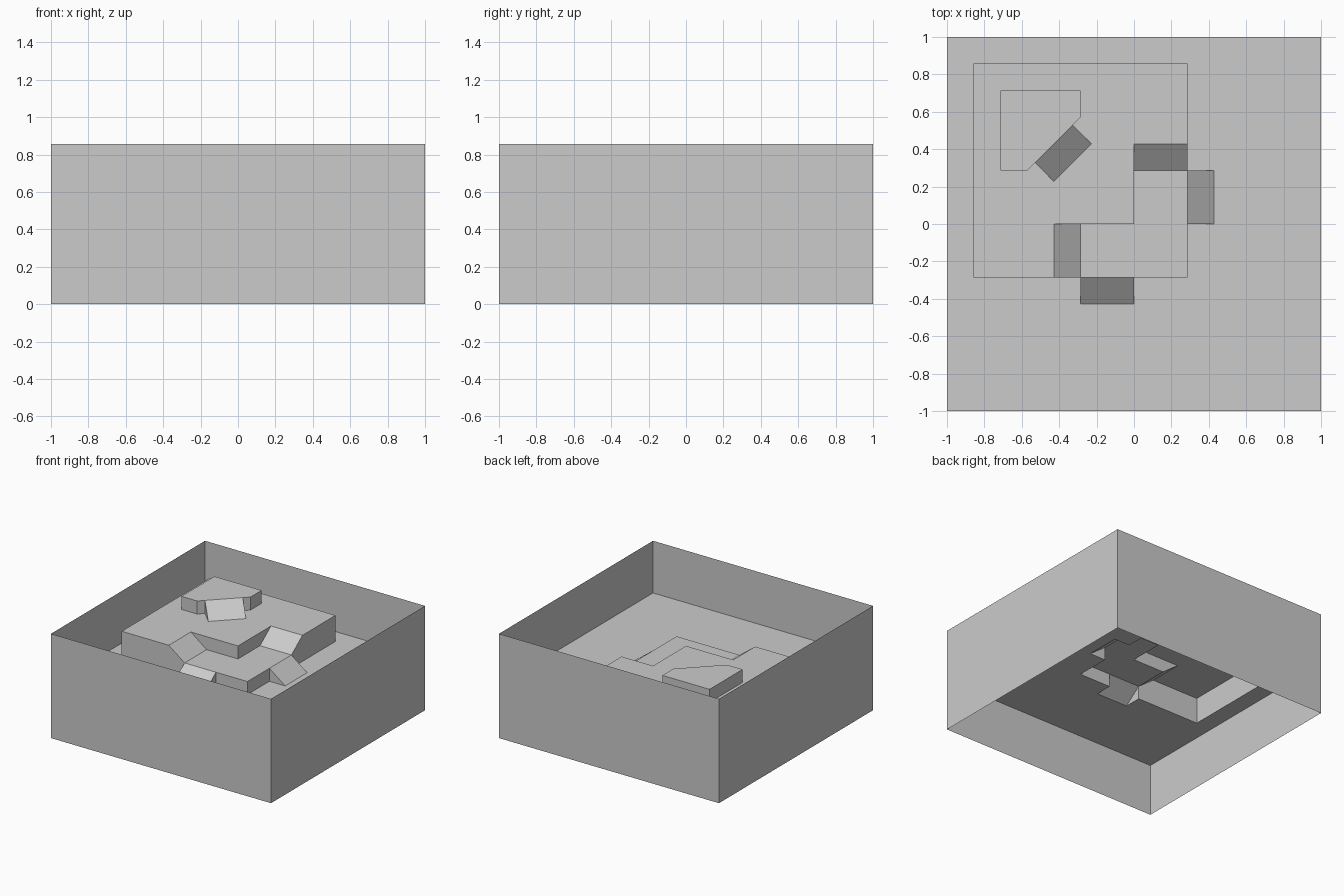
import bpy, bmesh

if "Cube" in bpy.data.objects:
    bpy.data.objects.remove(bpy.data.objects["Cube"])

U = 1 / 7                      # one layout unit; the arena is 14 x 14 x 6
FLOOR, LOW, MID, HIGH, RIM = 3, 3.75, 4.5, 5.25, 6


def at(points, z):
    return [(x, y, z) for x, y in points]


def wall(p, q, z0, z1):
    return [(*p, z0), (*q, z0), (*q, z1), (*p, z1)]


def mirrored(faces):
    """Faces plus their reflection across the arena's diagonal."""
    return faces + [[(-y, -x, z) for x, y, z in reversed(f)] for f in faces]


def make(name, faces, hole_plate=None):
    bm = bmesh.new()

    def verts(f):
        return [bm.verts.new([c * U for c in p]) for p in f]

    # Level plate with a hole: outer loop and inner loop filled together
    if hole_plate:
        edges = []
        for loop in hole_plate:
            vs = verts(loop)
            edges += [bm.edges.new((vs[i - 1], vs[i])) for i in range(len(vs))]
        bmesh.ops.triangle_fill(bm, edges=edges, use_beauty=True, normal=(0, 0, 1))
        bm.normal_update()
        for f in bm.faces:
            if f.normal.z < 0:
                f.normal_flip()
    for f in faces:
        bm.faces.new(verts(f))
    bmesh.ops.remove_doubles(bm, verts=bm.verts, dist=1e-5)
    mesh = bpy.data.meshes.new(name)
    bm.to_mesh(mesh)
    bm.free()
    obj = bpy.data.objects.new(name, mesh)
    bpy.context.collection.objects.link(obj)


# Outer walls: thin open shell
square = [(-7, -7), (7, -7), (7, 7), (-7, 7)]
make("outer_walls", [wall(square[i - 1], square[i], 0, RIM) for i in range(4)])

# Floor, open beneath the terraces
footprint = [(-6, -2), (-2, -2), (-2, -3), (0, -3), (0, -2), (2, -2),
             (2, 0), (3, 0), (3, 2), (2, 2), (2, 6), (-6, 6)]
make("floor", [], (at(square, FLOOR), at(footprint, FLOOR)))

# Low L-shaped landing with its edge walls
landing = [(-2, -2), (2, -2), (2, 2), (0, 2), (0, 0), (-2, 0)]
make("low_landing", [at(landing, LOW)] + mirrored([wall((0, -2), (2, -2), FLOOR, LOW)]))

# Ramps from the floor to the landing
make("lower_ramps", mirrored([
    [(-2, -3, FLOOR), (0, -3, FLOOR), (0, -2, LOW), (-2, -2, LOW)],
    [(-2, -2, FLOOR), (-2, -3, FLOOR), (-2, -2, LOW)],
    [(0, -3, FLOOR), (0, -2, FLOOR), (0, -2, LOW)]]))

# Ramps from the landing to the main terrace
make("upper_ramps", mirrored([
    [(-3, -2, MID), (-2, -2, LOW), (-2, 0, LOW), (-3, 0, MID)]]))

# Main terrace, open beneath the top terrace
h = 0.5 ** 0.5
a, b = (-3 - h, 3 - h), (-3, 3 - 2 * h)      # diagonal ramp: top and foot corners
c, d = (-3 + 2 * h, 3), (-3 + h, 3 + h)
terrace = [(-6, -2), (-3, -2), (-3, 0), (0, 0), (0, 3), (2, 3), (2, 6), (-6, 6)]
top_foot = [(-5, 2), (-4, 2), a, b, c, d, (-2, 4), (-2, 5), (-5, 5)]
make("main_terrace", mirrored([
    wall((-6, 6), (-6, -2), FLOOR, MID),
    [(-6, -2, FLOOR), (-2, -2, FLOOR), (-2, -2, LOW), (-3, -2, MID), (-6, -2, MID)],
    [(-2, 0, LOW), (0, 0, LOW), (0, 0, MID), (-3, 0, MID)]]),
    (at(terrace, MID), at(top_foot, MID)))

# Top terrace with a cut corner
top = [(-5, 2), (-4, 2), (-2, 4), (-2, 5), (-5, 5)]
make("top_terrace", [at(top, HIGH)] + mirrored([
    wall((-5, 5), (-5, 2), MID, HIGH),
    wall((-5, 2), (-4, 2), MID, HIGH),
    wall((-4, 2), a, MID, HIGH)]))

# Diagonal ramp to the top terrace
make("diagonal_ramp", [[(*b, MID), (*c, MID), (*d, HIGH), (*a, HIGH)]] + mirrored([
    [(*a, MID), (*b, MID), (*a, HIGH)]]))
